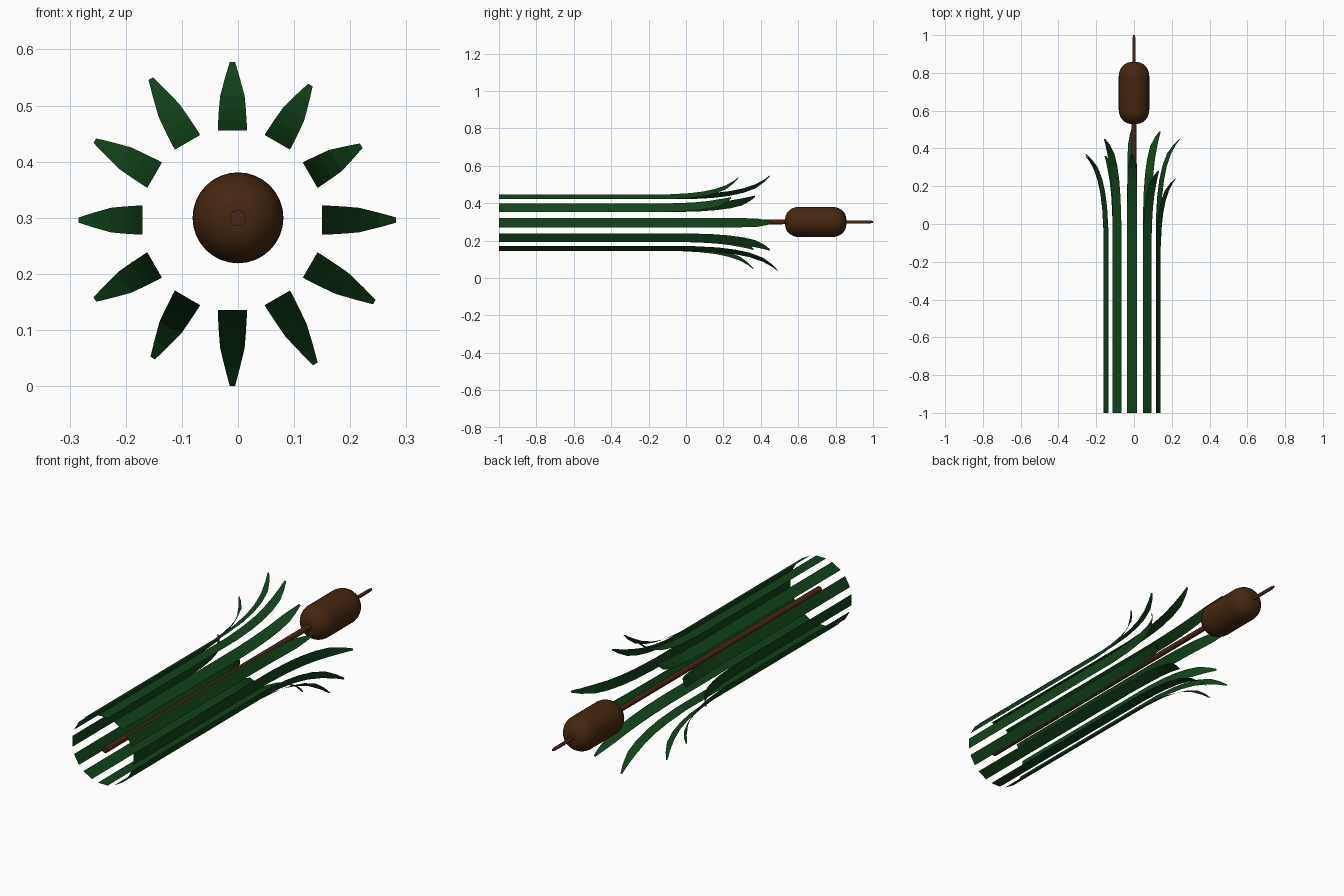
import bpy, bmesh, math
from mathutils import Vector

if "Cube" in bpy.data.objects:
    bpy.data.objects.remove(bpy.data.objects["Cube"])


def material(name, rgb):
    m = bpy.data.materials.new(name)
    m.diffuse_color = (*rgb, 1)
    m.use_nodes = True
    m.node_tree.nodes["Principled BSDF"].inputs["Base Color"].default_value = m.diffuse_color
    return m


GREEN = material("leaf_green", (0.006, 0.055, 0.01))
BROWN = material("head_brown", (0.06, 0.02, 0.005))
STEM = material("stem_brown", (0.07, 0.018, 0.008))


def make(name, verts, faces, mat):
    me = bpy.data.meshes.new(name)
    me.from_pydata(verts, [], faces)
    me.materials.append(mat)
    ob = bpy.data.objects.new(name, me)
    bpy.context.collection.objects.link(ob)
    return ob


def lathe(name, profile, sides, mat):
    """Spin (y, radius) points around the long axis at z = 0.3, capping both ends."""
    verts, faces = [], []
    for y, r in profile:
        for k in range(sides):
            a = 2 * math.pi * k / sides
            verts.append((r * math.cos(a), y, 0.3 + r * math.sin(a)))
    for i in range(len(profile) - 1):
        for k in range(sides):
            n = (k + 1) % sides
            faces.append((i * sides + k, (i + 1) * sides + k,
                          (i + 1) * sides + n, i * sides + n))
    faces.append(tuple(range(sides)))
    last = (len(profile) - 1) * sides
    faces.append(tuple(reversed(range(last, last + sides))))
    ob = make(name, verts, faces, mat)
    bpy.context.view_layer.objects.active = ob
    ob.select_set(True)
    bpy.ops.object.shade_smooth_by_angle(angle=math.radians(40))
    ob.select_set(False)


# Stem, running through the head to a thin spike
lathe("stem", [(-1, 0.0145), (0.5, 0.0125), (0.86, 0.0085), (0.985, 0.0075), (1, 0.005)], 16, STEM)

# Seed head: cylinder with rounded ends
R, E, Y0, Y1 = 0.081, 0.076, 0.53, 0.857
arc = [math.radians(a) for a in range(0, 91, 10)]
head = [(Y0 + E * (1 - math.cos(a)), 0.016 + (R - 0.016) * math.sin(a)) for a in arc]
head += [(Y1 - E * (1 - math.cos(a)), 0.016 + (R - 0.016) * math.sin(a)) for a in reversed(arc)]
lathe("seed_head", head, 32, BROWN)

# Leaves: (angle, tip y, outward reach), flat ribbons that curl out at the tip
LEAVES = [(90, 0.37, 0.122), (60, 0.28, 0.118), (30, 0.24, 0.105), (0, 0.46, 0.132),
          (-30, 0.45, 0.132), (-60, 0.49, 0.136), (-90, 0.50, 0.136), (-120, 0.36, 0.124),
          (-150, 0.36, 0.123), (180, 0.25, 0.114), (150, 0.37, 0.123), (120, 0.45, 0.131)]
# Curl: (distance from tip, share of reach, share of width)
CURL = [(0.45, 0, 1), (0.32, 0.06, 1), (0.23, 0.15, 0.97), (0.15, 0.29, 0.93),
        (0.08, 0.5, 0.84), (0.03, 0.77, 0.5), (0, 1, 0.18)]

for n, (deg, tip, reach) in enumerate(LEAVES):
    a = math.radians(deg)
    out = Vector((math.cos(a), 0, math.sin(a)))
    side = Vector((-math.sin(a), 0, math.cos(a)))
    base = Vector((-0.01, 0, 0.296)) + out * 0.16
    squeeze = 0.6 + 0.8 * tip
    rows = [(-1, 0, 1), (-0.3, 0.0, 1)]
    rows += [(tip - d * squeeze, reach * s, w) for d, s, w in CURL]
    verts, faces = [], []
    for y, d, w in rows:
        p = base + out * d + Vector((0, y, 0))
        verts += [p - side * 0.026 * w, p + side * 0.026 * w]
    for i in range(len(rows) - 1):
        faces.append((2 * i, 2 * i + 1, 2 * i + 3, 2 * i + 2))
    make(f"leaf_{n + 1}", verts, faces, GREEN)
